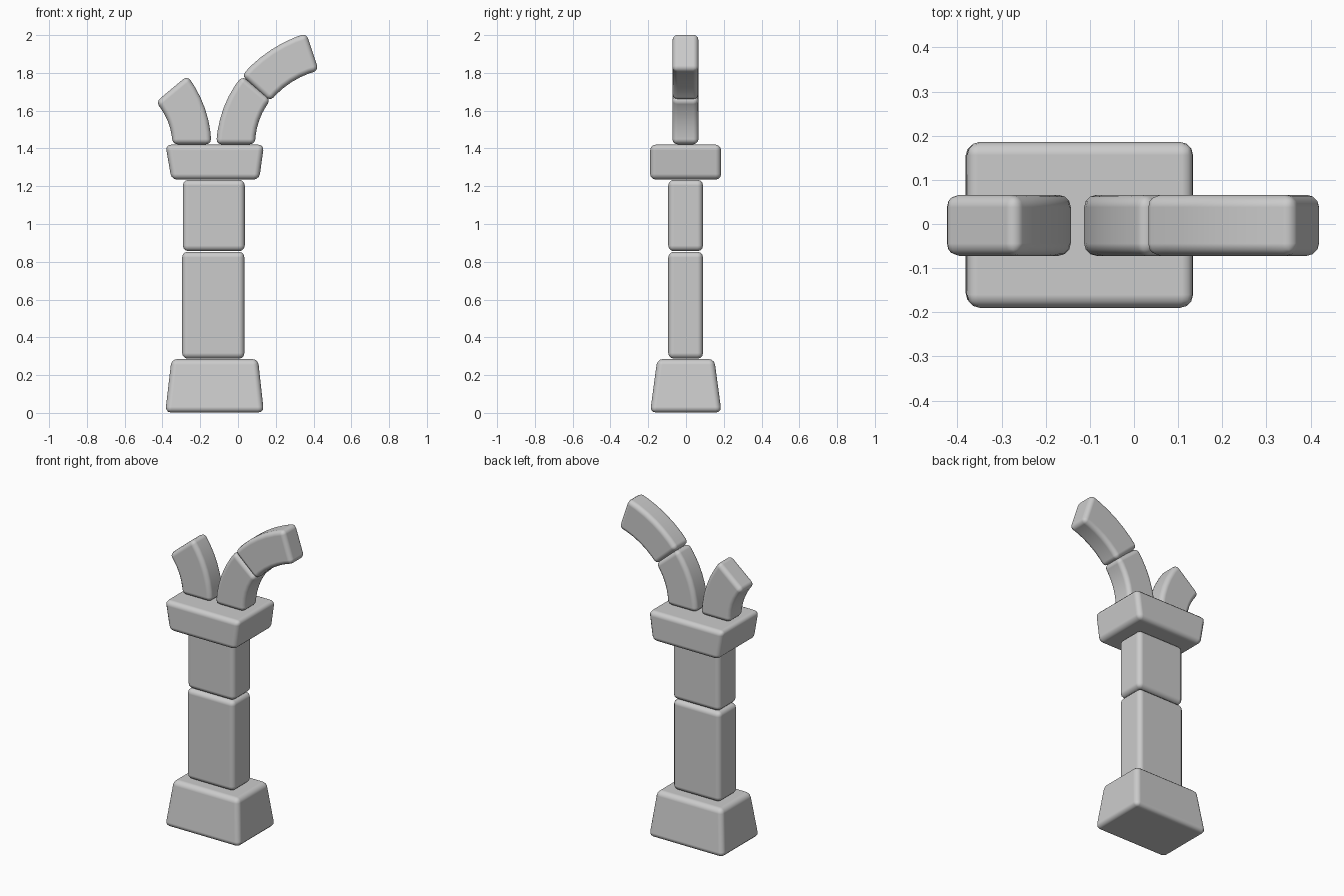
import bpy, bmesh

if "Cube" in bpy.data.objects:
    bpy.data.objects.remove(bpy.data.objects["Cube"])


def finish(name, bm, bevel):
    """Turn a bmesh into an object with softly rounded edges."""
    bmesh.ops.recalc_face_normals(bm, faces=bm.faces)
    mesh = bpy.data.meshes.new(name)
    bm.to_mesh(mesh)
    bm.free()
    mesh.shade_smooth()
    ob = bpy.data.objects.new(name, mesh)
    bpy.context.collection.objects.link(ob)
    mod = ob.modifiers.new("rounded_edges", 'BEVEL')
    mod.width = bevel
    mod.segments = 3
    mod.limit_method = 'ANGLE'
    mod.angle_limit = 0.7
    mod.harden_normals = True
    return ob


def loft(name, loops, bevel):
    """Closed solid between two loops with the same point count."""
    bm = bmesh.new()
    a, b = [[bm.verts.new(p) for p in loop] for loop in loops]
    n = len(a)
    bm.faces.new(a)
    bm.faces.new(b)
    for i in range(n):
        j = (i + 1) % n
        bm.faces.new((a[i], a[j], b[j], b[i]))
    return finish(name, bm, bevel)


def block(name, z0, z1, bottom, top, bevel=0.03):
    """Tapered block; bottom and top are (x0, x1, y0, y1)."""
    def rect(r, z):
        x0, x1, y0, y1 = r
        return [(x0, y0, z), (x1, y0, z), (x1, y1, z), (x0, y1, z)]
    return loft(name, [rect(bottom, z0), rect(top, z1)], bevel)


def arc(p, mid, q, n=6):
    """Smooth curve from p to q passing through mid."""
    pts = []
    for i in range(n + 1):
        t = i / n
        w = ((1 - t) * (1 - 2 * t), 4 * t * (1 - t), t * (2 * t - 1))
        pts.append(tuple(w[0] * p[k] + w[1] * mid[k] + w[2] * q[k] for k in (0, 1)))
    return pts


def arch_stone(name, outer, inner):
    """Curved stone: outer and inner edges in the x-z plane, given depth."""
    outline = arc(*outer) + arc(*inner)[::-1]
    return loft(name, [[(x, y, z) for x, z in outline] for y in (-0.072, 0.066)], 0.028)


# Pillar, from the ground up
block("pillar_base", 0.002, 0.285, (-0.385, 0.137, -0.19, 0.188), (-0.352, 0.106, -0.152, 0.15))
block("lower_shaft", 0.287, 0.853, (-0.296, 0.034, -0.094, 0.09), (-0.296, 0.034, -0.094, 0.09))
block("upper_shaft", 0.856, 1.234, (-0.292, 0.036, -0.094, 0.09), (-0.292, 0.036, -0.094, 0.09))
block("capital", 1.235, 1.42, (-0.352, 0.112, -0.19, 0.186), (-0.384, 0.138, -0.19, 0.186))

# Broken arch stones springing from the capital
arch_stone("left_arch_stone",
           ((-0.141, 1.422), (-0.175, 1.612), (-0.268, 1.785)),
           ((-0.347, 1.422), (-0.370, 1.540), (-0.435, 1.646)))
arch_stone("right_arch_stone",
           ((-0.116, 1.422), (-0.075, 1.618), (0.022, 1.784)),
           ((0.090, 1.422), (0.112, 1.548), (0.173, 1.657)))
arch_stone("upper_arch_stone",
           ((0.020, 1.786), (0.175, 1.922), (0.362, 2.010)),
           ((0.170, 1.650), (0.285, 1.752), (0.427, 1.813)))
